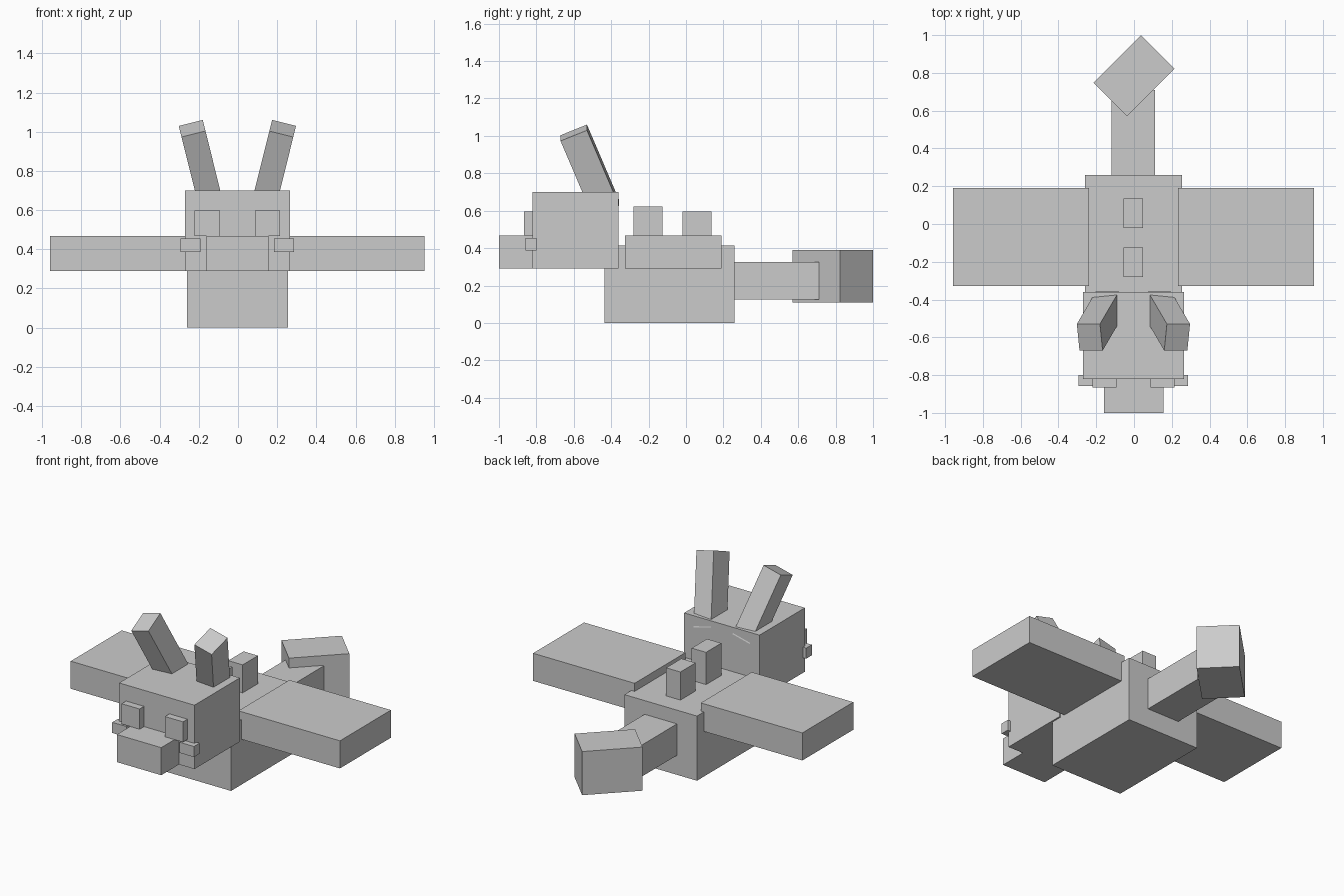
import bpy
from math import radians

default = bpy.data.objects.get("Cube")
if default:
    bpy.data.objects.remove(default, do_unlink=True)

GREY = (0.6, 0.6, 0.6, 1.0)
AXIS = -0.003  # symmetry line of the paired parts

stone = bpy.data.materials.new("plain grey")
stone.use_nodes = True
stone.diffuse_color = GREY
stone.node_tree.nodes["Principled BSDF"].inputs["Base Color"].default_value = GREY


def block(name, centre, size, turn=(0, 0, 0)):
    """Flat-sided box, turned by degrees around x, then y, then z."""
    bpy.ops.mesh.primitive_cube_add(size=1, location=centre)
    ob = bpy.context.object
    ob.name = ob.data.name = name
    ob.scale = size
    ob.rotation_euler = [radians(a) for a in turn]
    ob.data.materials.append(stone)
    return ob


def span(name, x, y, z):
    """Upright box given by its low and high limits on each axis."""
    limits = (x, y, z)
    return block(name, [(a + b) / 2 for a, b in limits], [b - a for a, b in limits])


# Trunk, head and snout
span("body", (-0.26, 0.255), (-0.435, 0.26), (0, 0.415))
span("head", (-0.27, 0.265), (-0.82, -0.36), (0.29, 0.70))
span("snout", (-0.16, 0.155), (-1.0, -0.81), (0.29, 0.467))

# Back spikes
span("front_spike", (-0.055, 0.047), (-0.28, -0.125), (0.38, 0.622))
span("rear_spike", (-0.055, 0.047), (-0.02, 0.135), (0.38, 0.595))

# Tail with a block turned on its tip
span("tail", (-0.118, 0.112), (0.24, 0.71), (0.125, 0.327))
block("tail_tip", (0, 0.785, 0.25), (0.357, 0.25, 0.28), (0, 0, 45))

# Paired parts
for side, s in (("left", 1), ("right", -1)):
    def pair(name, x, y, z):
        xs = sorted(AXIS + s * v for v in x)
        span(f"{side}_{name}", xs, y, z)

    pair("wing", (0.235, 0.956), (-0.327, 0.19), (0.29, 0.467))
    pair("eye", (0.09, 0.218), (-0.865, -0.81), (0.467, 0.597))
    pair("cheek", (0.188, 0.29), (-0.857, -0.80), (0.387, 0.455))
    block(f"{side}_horn", (AXIS + s * 0.181, -0.514, 0.815),
          (0.126, 0.153, 0.45), (22.5, s * 14, 0))
